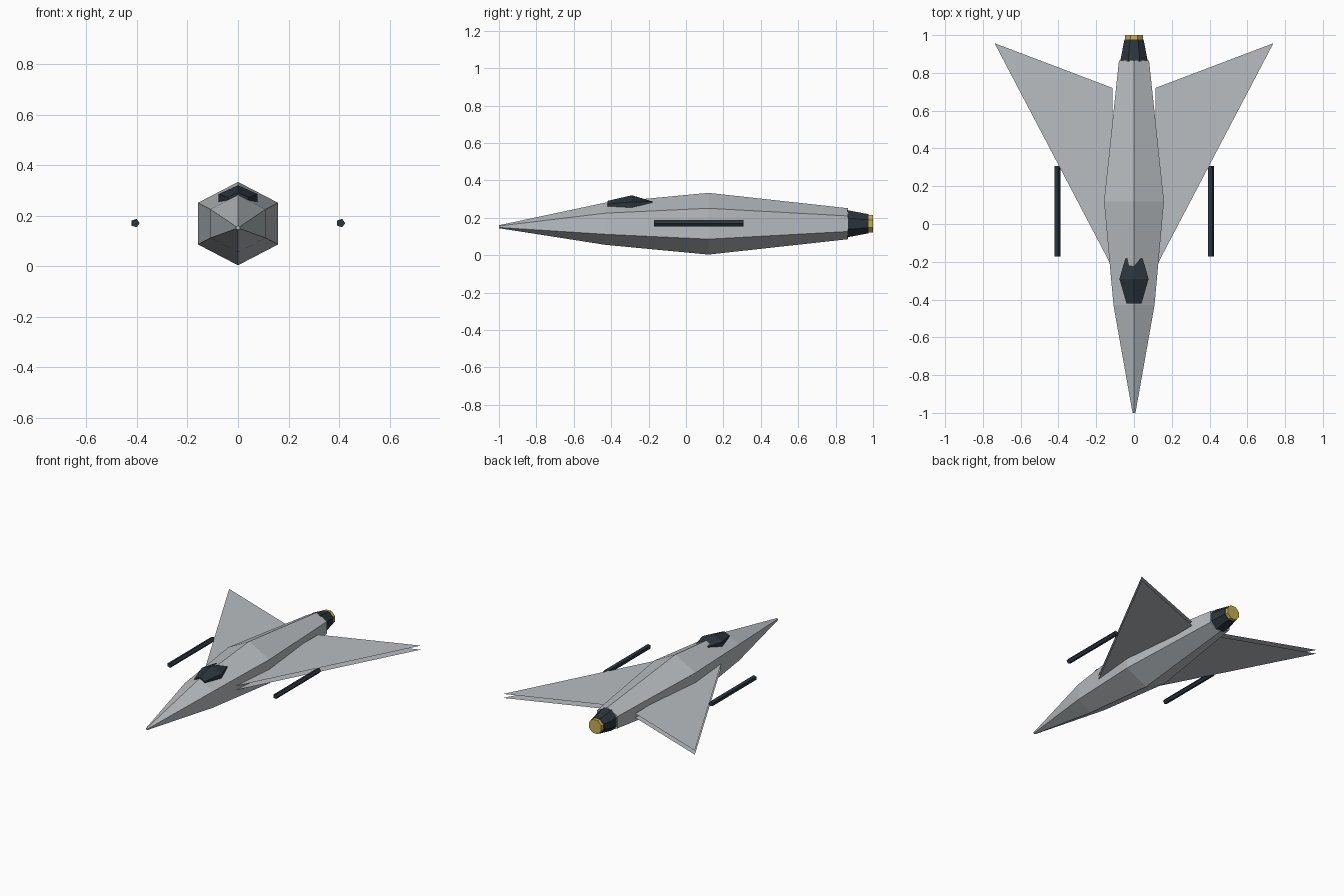
import bpy
import bmesh
from math import cos, sin, pi, radians

cube = bpy.data.objects.get("Cube")
if cube:
    bpy.data.objects.remove(cube, do_unlink=True)


def material(name, rgb):
    mat = bpy.data.materials.new(name)
    mat.use_nodes = True
    mat.diffuse_color = (*rgb, 1)
    mat.node_tree.nodes["Principled BSDF"].inputs["Base Color"].default_value = (*rgb, 1)
    return mat


grey = material("hull grey", (0.48, 0.51, 0.53))
dark = material("dark slate", (0.025, 0.036, 0.045))
gold = material("exhaust gold", (0.58, 0.44, 0.08))


def finish(name, bm, mat):
    mesh = bpy.data.meshes.new(name)
    bm.to_mesh(mesh)
    bm.free()
    mesh.materials.append(mat)
    obj = bpy.data.objects.new(name, mesh)
    bpy.context.collection.objects.link(obj)
    return obj


def loft(name, rings, mat):
    """Skin a list of equal-length point rings and cap both ends."""
    bm = bmesh.new()
    loops = [[bm.verts.new(p) for p in ring] for ring in rings]
    n = len(loops[0])
    for a, b in zip(loops, loops[1:]):
        for i in range(n):
            j = (i + 1) % n
            bm.faces.new((a[i], a[j], b[j], b[i]))
    bm.faces.new(loops[0])
    bm.faces.new(loops[-1])
    bmesh.ops.recalc_face_normals(bm, faces=bm.faces)
    return finish(name, bm, mat)


def ring(y, r, z, sides, turn=0.0, widen=1.0, x=0.0):
    angles = [turn + 2 * pi * i / sides for i in range(sides)]
    return [(x + r * widen * cos(a), y, z + r * sin(a)) for a in angles]


AXIS = 0.168

# Six-sided hull with a ridge on top
hull = [(-1.0, 0.008, 0.152), (-0.43, 0.113, AXIS), (0.12, 0.165, AXIS), (0.865, 0.083, AXIS)]
loft("fuselage", [ring(y, r, z, 6, pi / 2, 1.11) for y, r, z in hull], grey)

# Canopy: station, half width, shoulder height, ridge height
canopy = [(-0.42, 0.040, 0.272, 0.290), (-0.29, 0.077, 0.285, 0.320), (-0.18, 0.045, 0.286, 0.288)]
loft("canopy", [[(-w, y, 0.22), (-w, y, s), (0, y, top), (w, y, s), (w, y, 0.22)]
                for y, w, s, top in canopy], dark)

# Engine nozzle and glowing exhaust disc
turn = radians(22.5)
loft("engine_nozzle", [ring(0.86, 0.079, AXIS, 8, turn), ring(0.977, 0.055, AXIS, 8, turn)], dark)
loft("exhaust", [ring(0.97, 0.052, AXIS, 8, turn), ring(1.0, 0.051, AXIS, 8, turn)], gold)

# Swept wings made of an upper and a lower skin, and a gun beside each
for side, sign in (("left", 1), ("right", -1)):
    bm = bmesh.new()
    for up in (1, -1):
        outline = [(0.11, -0.24), (0.738, 0.957), (0.113, 0.72)]
        face = bm.faces.new([bm.verts.new((sign * x, y, AXIS + up * 0.014)) for x, y in outline])
        face.normal_update()
        if face.normal.z * up < 0:
            face.normal_flip()
    finish(side + "_wing", bm, grey)
    loft(side + "_gun", [ring(y, 0.0175, AXIS + 0.002, 5, 0, 1, sign * 0.407)
                         for y in (-0.172, 0.307)], dark)
